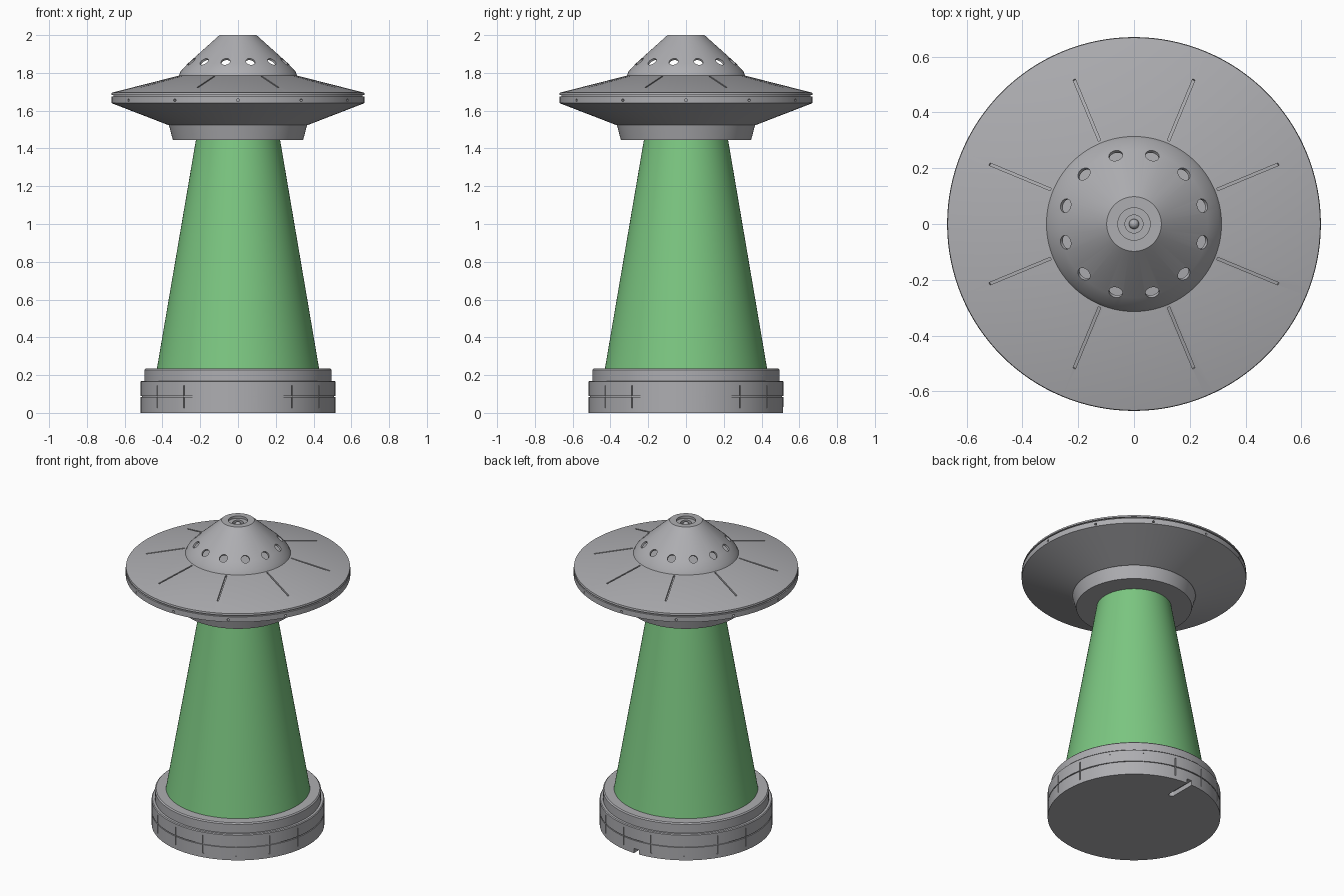
import bpy, bmesh
from math import radians, atan2, hypot, pi
from mathutils import Matrix, Vector

if "Cube" in bpy.data.objects:
    bpy.data.objects.remove(bpy.data.objects["Cube"], do_unlink=True)


def material(name, rgb):
    m = bpy.data.materials.new(name)
    m.use_nodes = True
    m.diffuse_color = (*rgb, 1)
    m.node_tree.nodes["Principled BSDF"].inputs["Base Color"].default_value = (*rgb, 1)
    return m


GREY = material("hull grey", (0.42, 0.42, 0.44))
GREEN = material("beam green", (0.2, 0.57, 0.22))


def to_object(name, bm, mat):
    bmesh.ops.recalc_face_normals(bm, faces=bm.faces)
    mesh = bpy.data.meshes.new(name)
    bm.to_mesh(mesh)
    bm.free()
    mesh.materials.append(mat)
    ob = bpy.data.objects.new(name, mesh)
    bpy.context.collection.objects.link(ob)
    return ob


def lathe(name, profile, mat, steps=128):
    """Revolve (radius, height) points, running axis to axis, into a solid."""
    bm = bmesh.new()
    verts = [bm.verts.new((r, 0, z)) for r, z in profile]
    edges = [bm.edges.new(pair) for pair in zip(verts, verts[1:])]
    bmesh.ops.spin(bm, geom=verts + edges, cent=(0, 0, 0), axis=(0, 0, 1),
                   angle=2 * pi, steps=steps, use_merge=True)
    bmesh.ops.remove_doubles(bm, verts=bm.verts, dist=1e-5)
    return to_object(name, bm, mat)


def around(count, start, local):
    """Copies of a local matrix spread around the z axis."""
    return [Matrix.Rotation(radians(start + 360 * i / count), 4, 'Z') @ local
            for i in range(count)]


def place(loc, size=(1, 1, 1), tilt=0):
    return (Matrix.Translation(loc) @ Matrix.Rotation(tilt, 4, 'Y')
            @ Matrix.Diagonal((*size, 1)))


def carve(ob, boxes=(), rods=()):
    """Cut unit boxes and unit-diameter rods out of an object."""
    bm = bmesh.new()
    for m in boxes:
        bmesh.ops.create_cube(bm, size=1, matrix=m)
    for m in rods:
        bmesh.ops.create_cone(bm, cap_ends=True, segments=24, radius1=0.5,
                              radius2=0.5, depth=1, matrix=m)
    cutter = to_object("cutter", bm, GREY)
    cutter.hide_render = True
    mod = ob.modifiers.new("cut", 'BOOLEAN')
    mod.operation, mod.solver, mod.object = 'DIFFERENCE', 'EXACT', cutter
    deps = bpy.context.evaluated_depsgraph_get()
    deps.update()
    ob_mesh = bpy.data.meshes.new_from_object(ob.evaluated_get(deps))
    ob.modifiers.clear()
    ob.data = ob_mesh
    bpy.data.objects.remove(cutter, do_unlink=True)


# Round base with a panel groove and a stepped top
base = lathe("base", [(0, 0), (.515, 0), (.515, .084), (.508, .084), (.508, .09),
                      (.515, .09), (.515, .165), (.51, .17), (.495, .17),
                      (.495, .228), (.488, .235), (0, .235)], GREY)
carve(base, boxes=around(16, 11.25, place((.53, 0, .086), (.044, .007, .12))))
# Cable channel under the back, with a rounded inner end
carve(base, boxes=[place((0, .47, 0), (.036, .24, .06))])
carve(base, rods=[place((0, .35, 0), (.036, .036, .06))])

# Light beam
beam = lathe("beam", [(0, .23), (.43, .23), (.222, 1.45), (0, 1.45)], GREEN)

# Saucer with skirt, split rim and sloping deck
DECK_IN, DECK_OUT = Vector((.315, 1.785)), Vector((.668, 1.695))
saucer = lathe("saucer", [(0, 1.445), (.345, 1.445), (.366, 1.525), (.372, 1.525),
                          (.67, 1.64), (.67, 1.675), (.66, 1.675), (.66, 1.683),
                          (.67, 1.683), DECK_OUT, DECK_IN, (0, 1.785)], GREY)
run = DECK_OUT - DECK_IN
slope = atan2(-run.y, run.x)
mid = DECK_IN + run * 0.36
carve(saucer,
      boxes=around(8, 22.5, place((mid.x, 0, mid.y), (.245, .009, .024), slope)),
      rods=around(12, 0, place((.67, 0, 1.655), (.014, .014, .06), pi / 2)))

# Thin hollow dome with a stepped recess on top
dome = lathe("dome", [(0, 1.965), (.032, 1.965), (.032, 1.985), (.058, 1.985),
                      (.058, 2), (.098, 2), (.265, 1.85), (.304, 1.808),
                      (.316, 1.78), (.303, 1.78), (.257, 1.841), (.13, 1.955),
                      (0, 1.95)], GREY)
carve(dome, rods=around(12, 15, place((.254, 0, 1.86), (.05, .05, .08), radians(42))))

# Small knob in the recess
bm = bmesh.new()
bmesh.ops.create_uvsphere(bm, u_segments=24, v_segments=12, radius=.018,
                          matrix=Matrix.Translation((0, 0, 1.972)))
knob = to_object("top_knob", bm, GREY)

# Smooth round surfaces, crisp edges
for ob in (base, beam, saucer, dome, knob):
    bpy.ops.object.select_all(action='DESELECT')
    ob.select_set(True)
    bpy.context.view_layer.objects.active = ob
    bpy.ops.object.shade_smooth_by_angle(angle=radians(20))
